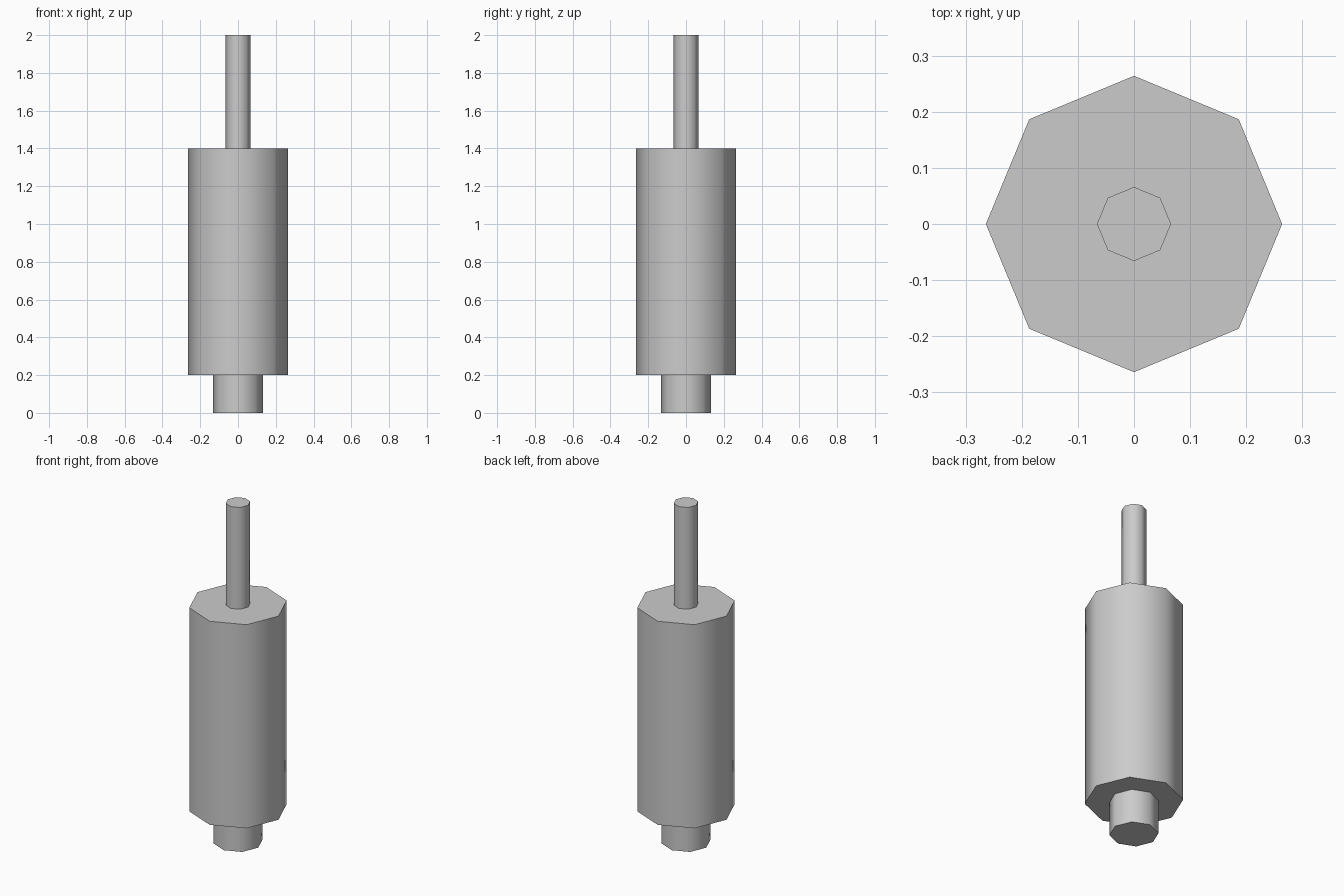
import bpy
import math

if "Cube" in bpy.data.objects:
    bpy.data.objects.remove(bpy.data.objects["Cube"])


def octagon_post(name, radius, z0, z1):
    bpy.ops.mesh.primitive_cylinder_add(
        vertices=8, radius=radius, depth=z1 - z0, location=(0, 0, (z0 + z1) / 2))
    obj = bpy.context.object
    obj.name = name
    # Smooth around the sides, crisp at the end caps
    bpy.ops.object.shade_smooth_by_angle(angle=math.radians(60))
    return obj


# Short base stub, wide body, thin top rod
octagon_post("base_stub", 0.132, 0.0, 0.2)
octagon_post("main_body", 0.264, 0.2, 1.4)
octagon_post("top_rod", 0.066, 1.4, 2.0)
